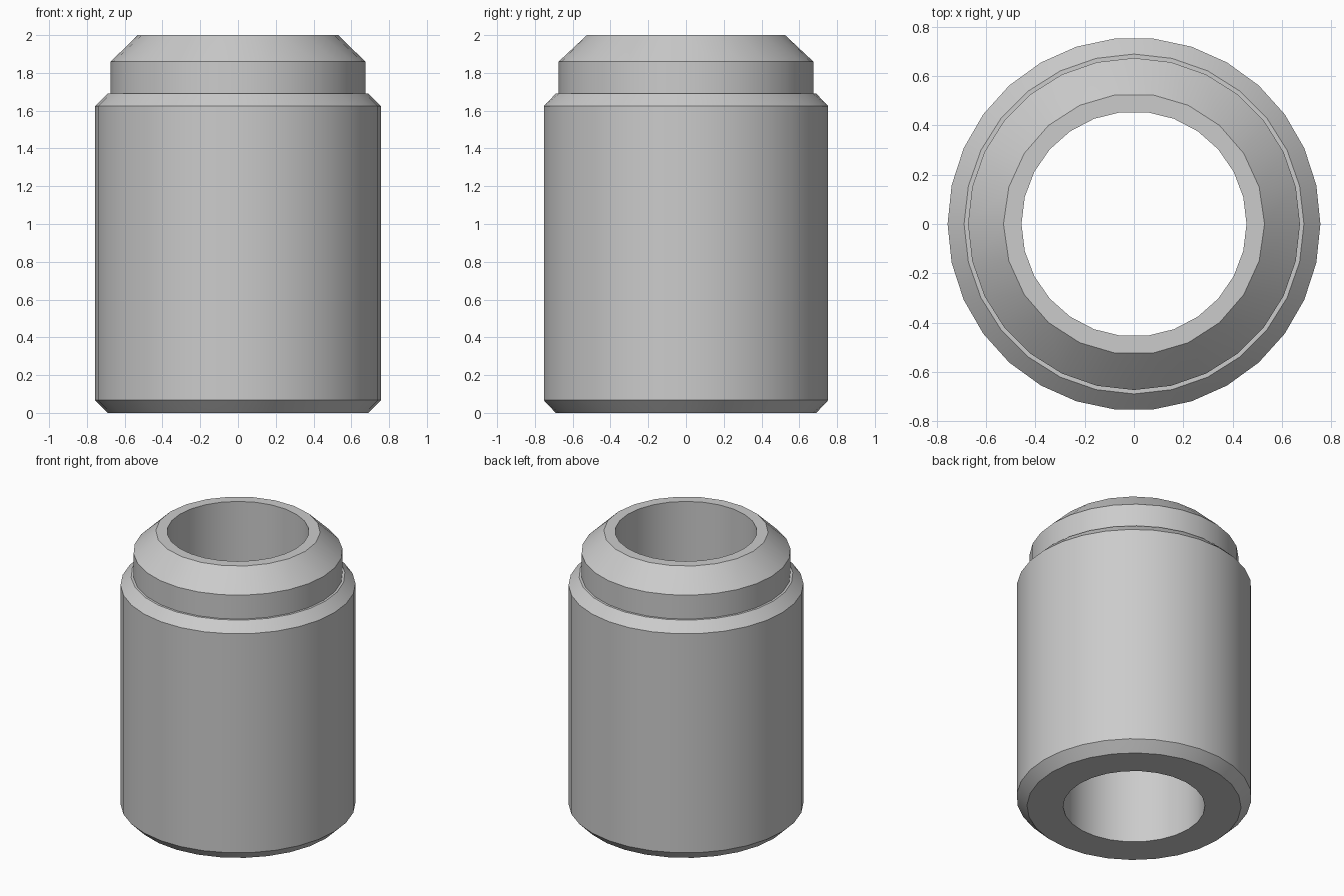
import bpy, bmesh
from math import cos, sin, tau, radians

cube = bpy.data.objects.get("Cube")
if cube:
    bpy.data.objects.remove(cube)

steel = bpy.data.materials.new("plain grey")
steel.use_nodes = True
GREY = (0.6, 0.6, 0.6, 1)
steel.diffuse_color = GREY
steel.node_tree.nodes["Principled BSDF"].inputs["Base Color"].default_value = GREY

bm = bmesh.new()


def ring(radius, z, sides):
    return [bm.verts.new((radius * cos(tau * i / sides), radius * sin(tau * i / sides), z))
            for i in range(sides)]


def loft(a, b):
    """Join two rings, whose side counts may differ, walking round by angle."""
    n, m = len(a), len(b)
    if n == m:
        for i in range(n):
            j = (i + 1) % n
            bm.faces.new((a[i], a[j], b[j], b[i]))
        return
    i = j = 0
    while i < n or j < m:
        if j == m or (i < n and (i + 1) / n <= (j + 1) / m):
            bm.faces.new((a[i], a[(i + 1) % n], b[j % m]))
            i += 1
        else:
            bm.faces.new((a[i % n], b[(j + 1) % m], b[j]))
            j += 1


# Closed cross-section: radius, height, sides
profile = [
    (0.457, 0.0, 26),    # bore, bottom
    (0.69, 0.0, 28),     # underside
    (0.757, 0.067, 30),  # lower chamfer
    (0.757, 1.624, 30),  # body wall
    (0.69, 1.69, 28),    # upper chamfer
    (0.674, 1.69, 28),   # narrow ledge
    (0.674, 1.86, 28),   # neck
    (0.53, 2.0, 22),     # sloping shoulder
    (0.457, 2.0, 26),    # bore, top
]
rings = [ring(*p) for p in profile]
for k, lower in enumerate(rings):
    loft(lower, rings[(k + 1) % len(rings)])
bmesh.ops.recalc_face_normals(bm, faces=bm.faces)

mesh = bpy.data.meshes.new("sleeve")
bm.to_mesh(mesh)
bm.free()
mesh.materials.append(steel)
sleeve = bpy.data.objects.new("sleeve", mesh)
bpy.context.collection.objects.link(sleeve)

# Smooth round walls, crisp rims
bpy.ops.object.select_all(action="DESELECT")
sleeve.select_set(True)
bpy.context.view_layer.objects.active = sleeve
bpy.ops.object.shade_smooth_by_angle(angle=radians(30))
